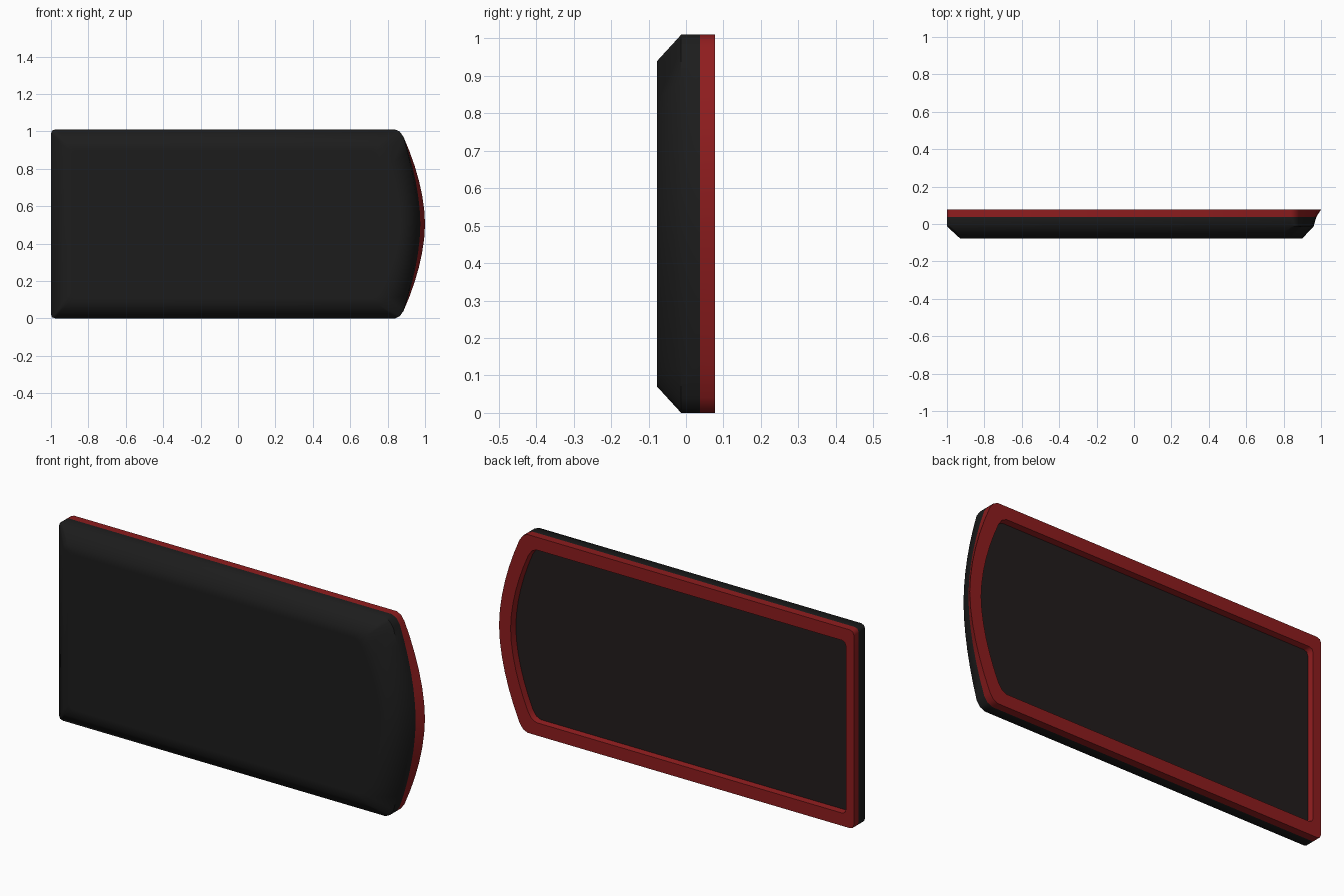
import bpy, bmesh, math

if "Cube" in bpy.data.objects:
    bpy.data.objects.remove(bpy.data.objects["Cube"])

H = 1.01      # overall height
ARC = 12      # segments along the bowed end


def material(name, color):
    m = bpy.data.materials.new(name)
    m.diffuse_color = (*color, 1)
    m.use_nodes = True
    m.node_tree.nodes["Principled BSDF"].inputs["Base Color"].default_value = m.diffuse_color
    return m


def outline(y, mid, left=0.0, edge=0.0, corner=0.885):
    """Ring of points: chamfered straight left end, bowed right end."""
    z0, z1, x0, c = edge, H - edge, -1 + left, 0.022
    cz = 0.04
    pts = [(x0, z1 - c), (x0, z0 + c), (x0 + 0.006, z0 + 0.006), (x0 + c, z0),
           (corner - 0.045, z0), (corner - 0.02, z0 + 0.012)]
    for k in range(ARC + 1):
        t = -1 + 2 * k / ARC
        z = H / 2 + t * (H / 2 - edge - cz)
        pts.append((corner + (mid - corner) * (1 - abs(t) ** 1.8), z))
    pts += [(corner - 0.02, z1 - 0.012), (corner - 0.045, z1),
            (x0 + c, z1), (x0 + 0.006, z1 - 0.006)]
    return [(x, y, z) for x, z in pts]


def loft(name, rings, mat, cap_first=False, cap_last=False, closed=False):
    bm = bmesh.new()
    loops = [[bm.verts.new(p) for p in r] for r in rings]
    pairs = list(zip(loops, loops[1:]))
    if closed:
        pairs.append((loops[-1], loops[0]))
    for a, b in pairs:
        n = len(a)
        for i in range(n):
            j = (i + 1) % n
            bm.faces.new((a[i], a[j], b[j], b[i]))
    if cap_first:
        bm.faces.new(loops[0])
    if cap_last:
        bm.faces.new(loops[-1])
    bmesh.ops.recalc_face_normals(bm, faces=bm.faces)
    me = bpy.data.meshes.new(name)
    bm.to_mesh(me)
    bm.free()
    ob = bpy.data.objects.new(name, me)
    bpy.context.collection.objects.link(ob)
    me.materials.append(mat)
    bpy.ops.object.select_all(action='DESELECT')
    ob.select_set(True)
    bpy.context.view_layer.objects.active = ob
    bpy.ops.object.shade_smooth_by_angle(angle=math.radians(50))
    return ob


black = material("black", (0.012, 0.012, 0.012))
red = material("red", (0.27, 0.012, 0.013))
dark = material("dark_panel", (0.016, 0.012, 0.012))

# Front shell with a wide bevel around its face; the back of it carries the panel
loft("front_shell", [
    outline(-0.077, 0.86, 0.11, 0.11, 0.755),
    outline(-0.077, 0.90, 0.07, 0.07, 0.80),
    outline(-0.013, 0.96),
    outline(0.038, 0.975),
], black, cap_first=True, cap_last=True)

# Raised red rim, flaring outward at the bowed end
loft("back_rim", [
    outline(0.038, 0.975),
    outline(0.077, 1.0),
    outline(0.077, 0.935, 0.045, 0.065, 0.835),
    outline(0.038, 0.925, 0.05, 0.07, 0.83),
], red, closed=True)

# Recessed back panel
loft("back_panel", [
    outline(0.036, 0.93, 0.048, 0.068, 0.832),
    outline(0.046, 0.93, 0.048, 0.068, 0.832),
], dark, cap_first=True, cap_last=True)
